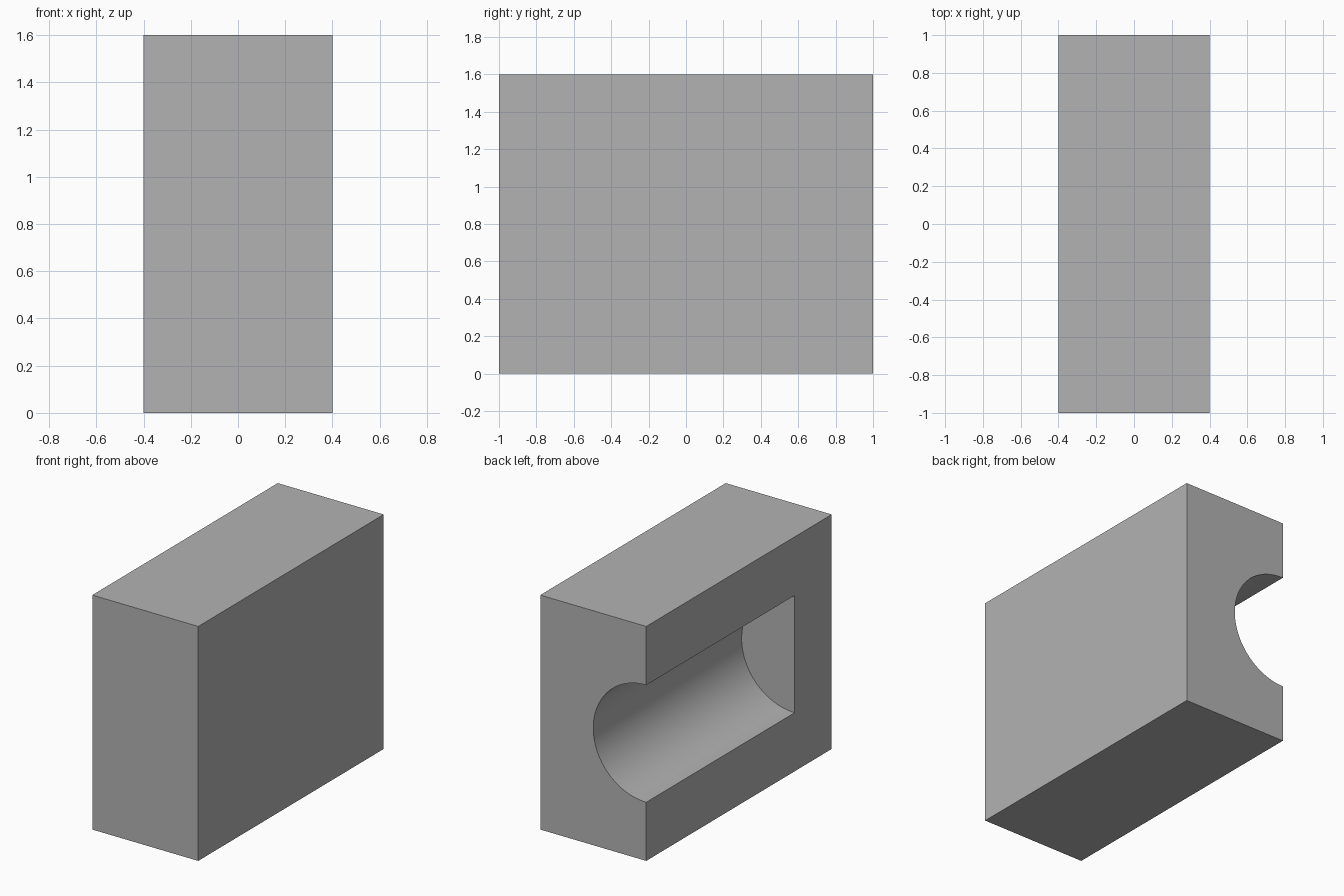
import bpy
import math

if "Cube" in bpy.data.objects:
    bpy.data.objects.remove(bpy.data.objects["Cube"], do_unlink=True)

WIDTH, LENGTH, HEIGHT = 0.8, 2.0, 1.6
RADIUS = 0.4
GROOVE_END = -0.6      # flat end wall of the groove
OVERSHOOT = 0.2        # cutter reaches past the open end

grey = bpy.data.materials.new("plain grey")
grey.use_nodes = True
colour = (0.45, 0.45, 0.45, 1)
grey.diffuse_color = colour
grey.node_tree.nodes["Principled BSDF"].inputs["Base Color"].default_value = colour

# Solid block
bpy.ops.mesh.primitive_cube_add(size=1, location=(0, 0, HEIGHT / 2))
block = bpy.context.object
block.name = "grooved_block"
block.scale = (WIDTH, LENGTH, HEIGHT)
bpy.ops.object.transform_apply(location=False, rotation=False, scale=True)
block.data.materials.append(grey)

# Cylinder centred on the side face, open through the back
depth = LENGTH / 2 + OVERSHOOT - GROOVE_END
bpy.ops.mesh.primitive_cylinder_add(
    vertices=96, radius=RADIUS, depth=depth,
    location=(-WIDTH / 2, GROOVE_END + depth / 2, HEIGHT / 2),
    rotation=(math.pi / 2, 0, 0))
cutter = bpy.context.object
cutter.name = "groove_cutter"
cutter.hide_render = True
cutter.data.materials.append(grey)

# Cut the half-round groove
bpy.context.view_layer.objects.active = block
cut = block.modifiers.new("groove", "BOOLEAN")
cut.operation = "DIFFERENCE"
cut.solver = "EXACT"
cut.object = cutter
bpy.ops.object.modifier_apply(modifier=cut.name)
bpy.data.objects.remove(cutter, do_unlink=True)

# Smooth groove wall, sharp corners
block.select_set(True)
bpy.ops.object.shade_smooth_by_angle(angle=math.radians(30))
